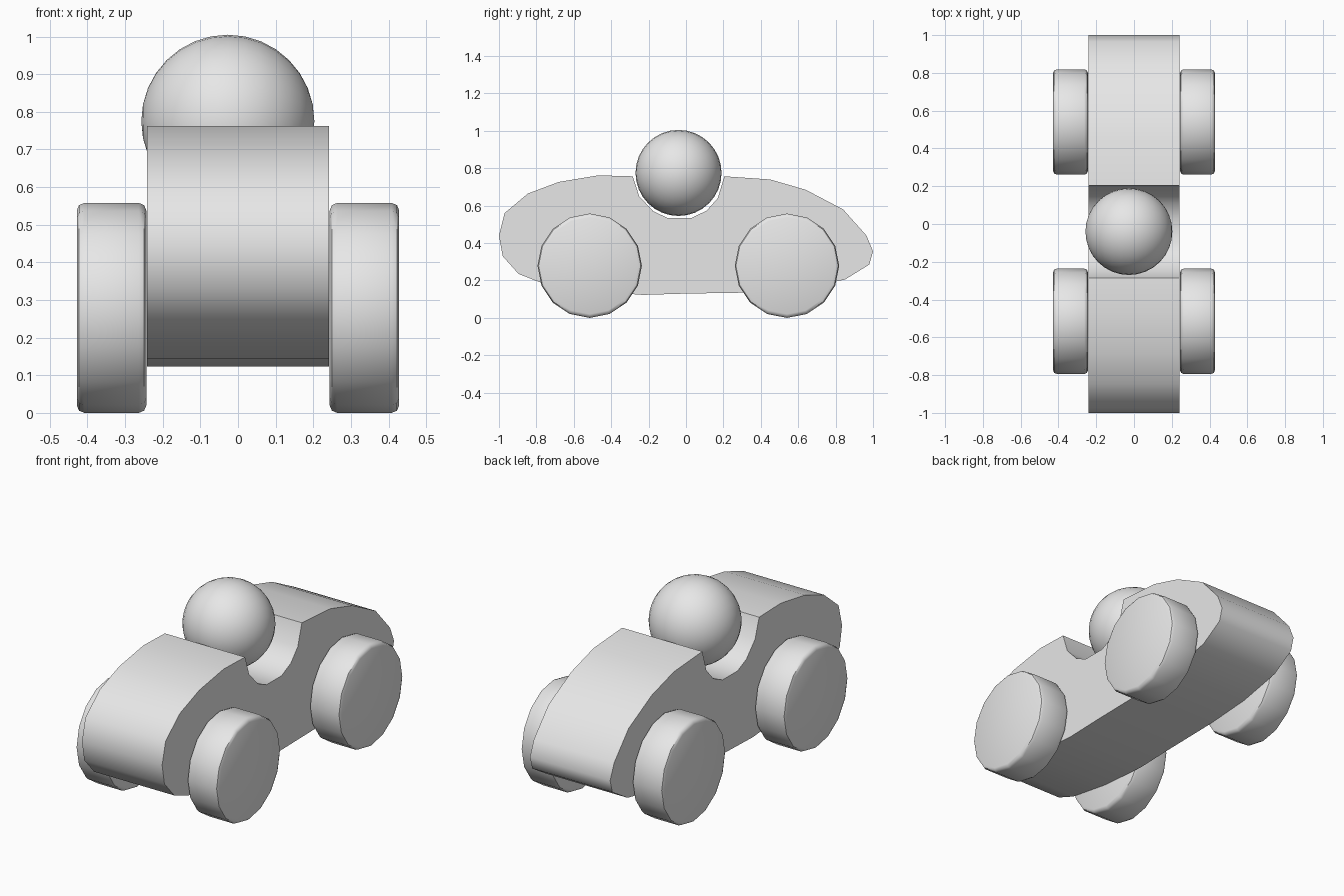
import bpy, bmesh, math
from mathutils import Matrix, Vector

cube = bpy.data.objects.get("Cube")
if cube:
    bpy.data.objects.remove(cube, do_unlink=True)

GREY = (0.8, 0.8, 0.8, 1)
grey = bpy.data.materials.new("light grey")
grey.use_nodes = True
grey.diffuse_color = GREY
grey.node_tree.nodes["Principled BSDF"].inputs["Base Color"].default_value = GREY


def finish(name, bm, angle=45):
    """Turn a bmesh into a grey object, smooth except at sharp edges."""
    bmesh.ops.recalc_face_normals(bm, faces=bm.faces)
    mesh = bpy.data.meshes.new(name)
    bm.to_mesh(mesh)
    bm.free()
    mesh.materials.append(grey)
    obj = bpy.data.objects.new(name, mesh)
    bpy.context.collection.objects.link(obj)
    bpy.ops.object.select_all(action='DESELECT')
    obj.select_set(True)
    bpy.context.view_layer.objects.active = obj
    bpy.ops.object.shade_smooth_by_angle(angle=math.radians(angle))
    return obj


# Body: side profile (y, z) with a round cockpit notch, extruded across x
profile = [
    (-1, .44), (-.97, .56), (-.845, .665), (-.68, .727), (-.47, .762), (-.285, .757),
    (-.25, .65), (-.175, .57), (-.1, .535), (.03, .535), (.11, .573), (.17, .64), (.205, .757),
    (.45, .74), (.64, .685), (.84, .58), (.965, .44), (1, .355), (.98, .285),
    (.85, .205), (.6, .155), (.315, .135), (0, .13), (-.23, .123), (-.52, .145),
    (-.78, .19), (-.895, .235), (-.98, .33),
]
HALF_WIDTH = .242
bm = bmesh.new()
side = bm.faces.new([bm.verts.new((-HALF_WIDTH, y, z)) for y, z in profile])
extruded = bmesh.ops.extrude_face_region(bm, geom=[side], use_keep_orig=True)
moved = [v for v in extruded["geom"] if isinstance(v, bmesh.types.BMVert)]
bmesh.ops.translate(bm, verts=moved, vec=(2 * HALF_WIDTH, 0, 0))
finish("body", bm)

# Driver: a ball sitting slightly off centre in the notch
bm = bmesh.new()
bmesh.ops.create_uvsphere(bm, u_segments=32, v_segments=16, radius=.23,
                          matrix=Matrix.Rotation(math.pi / 2, 4, 'Y'))
driver = finish("driver_ball", bm)
driver.location = (-.027, -.04, .775)


# Wheels: discs with rounded rims
def wheel(name, x, y):
    bm = bmesh.new()
    bmesh.ops.create_cone(bm, cap_ends=True, segments=16, radius1=.279, radius2=.279,
                          depth=.185, matrix=Matrix.Rotation(math.pi / 2, 4, 'Y'))
    rims = [e for e in bm.edges if abs(e.verts[0].co.x - e.verts[1].co.x) < .01]
    bmesh.ops.bevel(bm, geom=rims, offset=.02, segments=2, profile=.5, affect='EDGES')
    finish(name, bm).location = Vector((x, y, .279))


for side_name, sign in (("left", 1), ("right", -1)):
    wheel("front_wheel_" + side_name, sign * .336, -.515)
    wheel("rear_wheel_" + side_name, sign * .336, .54)
